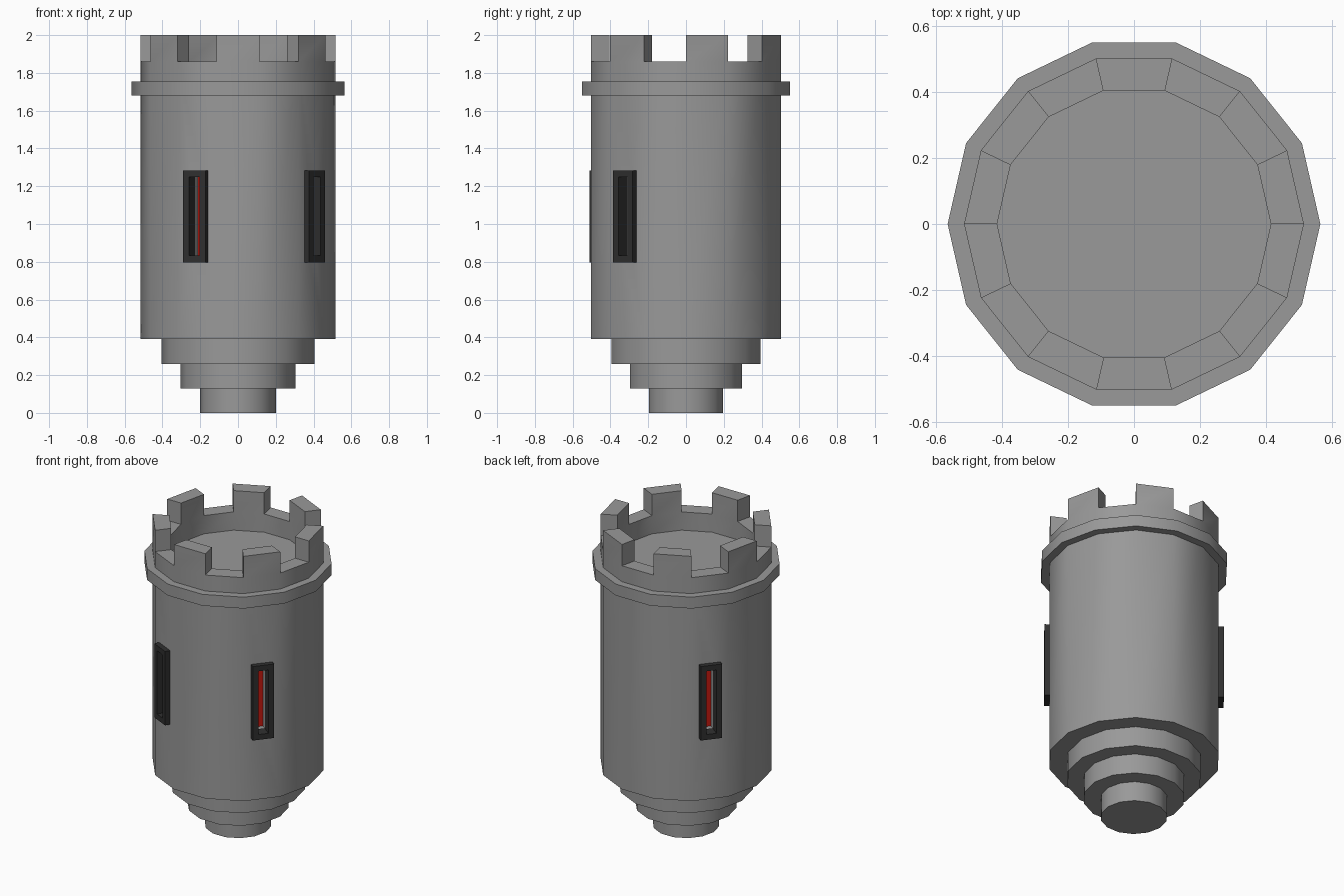
import bpy, bmesh, math
from mathutils import Matrix, Vector

SIDES = 14
STEP = 2 * math.pi / SIDES

if "Cube" in bpy.data.objects:
    bpy.data.objects.remove(bpy.data.objects["Cube"], do_unlink=True)


def material(name, colour):
    m = bpy.data.materials.new(name)
    m.use_nodes = True
    m.diffuse_color = (*colour, 1)
    m.node_tree.nodes["Principled BSDF"].inputs["Base Color"].default_value = (*colour, 1)
    return m


STONE = material("grey stone", (0.32, 0.32, 0.32))
DARK = material("dark frame", (0.03, 0.03, 0.03))
RED = material("red glow", (0.6, 0.01, 0.005))


def finish(bm, name, mat):
    bmesh.ops.recalc_face_normals(bm, faces=bm.faces)
    mesh = bpy.data.meshes.new(name)
    bm.to_mesh(mesh)
    bm.free()
    mesh.materials.append(mat)
    obj = bpy.data.objects.new(name, mesh)
    bpy.context.collection.objects.link(obj)
    return obj


def select(obj):
    bpy.ops.object.select_all(action='DESELECT')
    obj.select_set(True)
    bpy.context.view_layer.objects.active = obj


def smooth(obj):
    select(obj)
    bpy.ops.object.shade_smooth_by_angle(angle=math.radians(30))


def lathe(profile):
    """Turn a profile of (radius, height) into a capped solid; returns the bmesh and its bands."""
    bm = bmesh.new()
    rings = [[bm.verts.new((r * math.cos(i * STEP), r * math.sin(i * STEP), z))
              for i in range(SIDES)] for r, z in profile]
    bands = []
    for a, b in zip(rings, rings[1:]):
        bands.append([bm.faces.new((a[i], a[(i + 1) % SIDES], b[(i + 1) % SIDES], b[i]))
                      for i in range(SIDES)])
    bm.faces.new(rings[0][::-1])
    bm.faces.new(rings[-1])
    return bm, bands


def box(bm, size, centre):
    bmesh.ops.create_cube(bm, size=1, matrix=Matrix.Translation(centre) @ Matrix.Diagonal((*size, 1)))


# Stepped foot and main wall with a sunken roof floor
bm, bands = lathe([(0.2, 0), (0.2, 0.13), (0.305, 0.13), (0.305, 0.26), (0.405, 0.26),
                   (0.405, 0.39), (0.515, 0.39), (0.515, 1.86), (0.415, 1.86), (0.415, 1.74)])
# Battlements: raise every other piece of the parapet top
for face in bands[7][::2]:
    new = bmesh.ops.extrude_face_region(bm, geom=[face])["geom"]
    bmesh.ops.translate(bm, vec=(0, 0, 0.14), verts=[v for v in new if isinstance(v, bmesh.types.BMVert)])
    if face.is_valid:
        bm.faces.remove(face)
tower = finish(bm, "tower_body", STONE)

# Windows: pocket in the wall, dark frame, red pane
WINDOW_Z = 1.04
for name, segment in (("front_left", 12), ("front_right", 9), ("back_right", 5)):
    turn = Matrix.Rotation((segment + 0.5) * STEP, 4, 'Z') @ Matrix.Translation((0, 0, WINDOW_Z))

    bm = bmesh.new()
    box(bm, (0.19, 0.066, 0.424), (0.505, 0, 0))
    cutter = finish(bm, name + "_cutter", STONE)
    cutter.data.transform(turn)
    cutter.hide_render = True
    cut = tower.modifiers.new("window pocket", 'BOOLEAN')
    cut.operation, cut.solver, cut.object = 'DIFFERENCE', 'EXACT', cutter
    select(tower)
    bpy.ops.object.modifier_apply(modifier=cut.name)
    bpy.data.objects.remove(cutter, do_unlink=True)

    bm = bmesh.new()
    for side in (-1, 1):
        box(bm, (0.075, 0.035, 0.486), (0.4975, side * 0.0485, 0))
        box(bm, (0.075, 0.062, 0.035), (0.4975, 0, side * 0.2255))
    frame = finish(bm, name + "_window_frame", DARK)
    frame.data.transform(turn)

    bm = bmesh.new()
    box(bm, (0.006, 0.066, 0.424), (0.414, 0, 0))
    pane = finish(bm, name + "_window_pane", RED)
    pane.data.transform(turn)

smooth(tower)

# Projecting band below the battlements
bm, _ = lathe([(0.5, 1.68), (0.565, 1.68), (0.565, 1.755), (0.5, 1.755)])
caps = [f for f in bm.faces if len(f.verts) == SIDES]
bmesh.ops.delete(bm, geom=caps, context='FACES')
smooth(finish(bm, "parapet_band", STONE))
